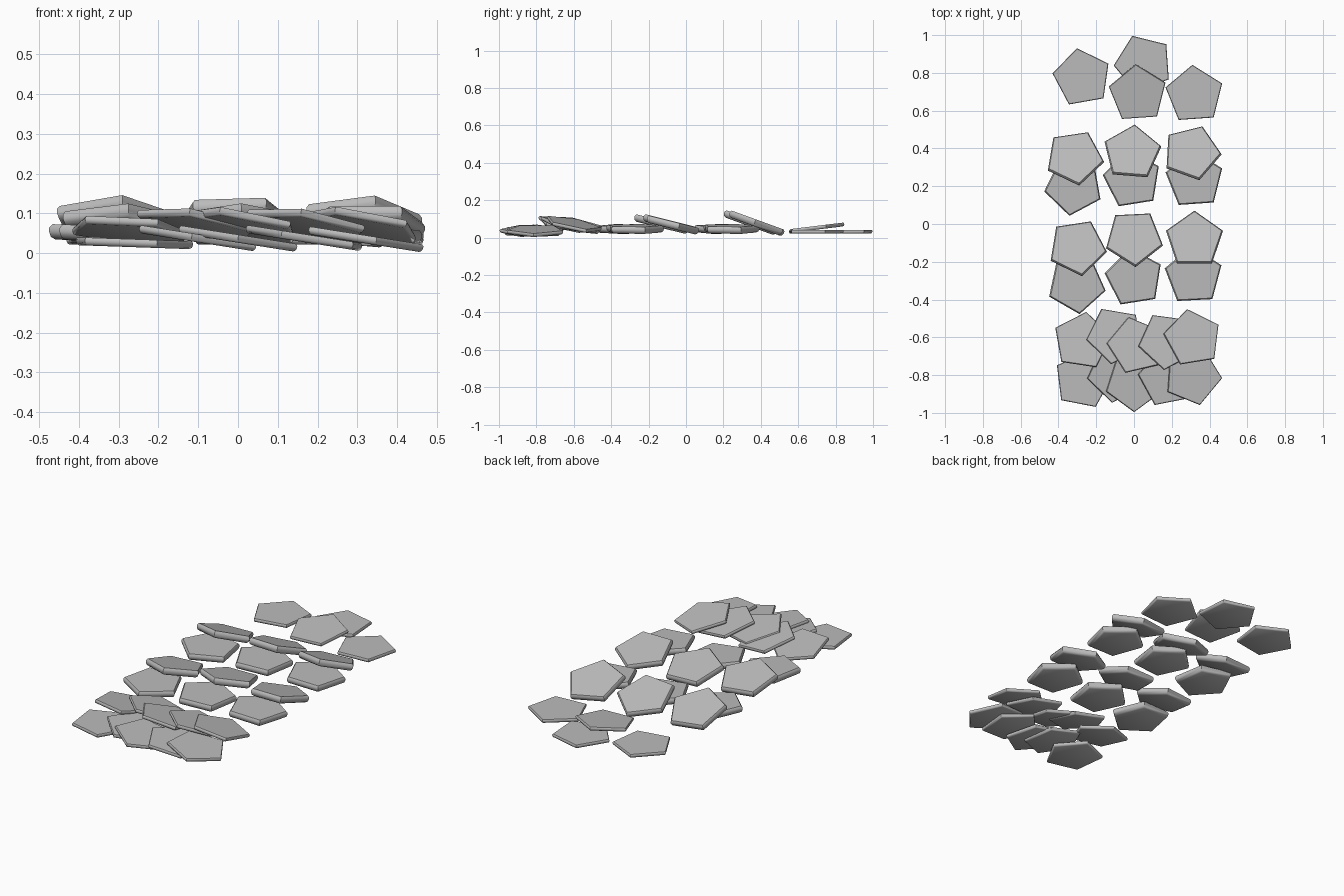
import bpy
import bmesh
from math import cos, sin, radians, tau
from mathutils import Matrix

default_cube = bpy.data.objects.get("Cube")
if default_cube:
    bpy.data.objects.remove(default_cube, do_unlink=True)

# Single stone colour
stone = bpy.data.materials.new("stone_grey")
stone.use_nodes = True
colour = (0.5, 0.5, 0.5, 1)
stone.diffuse_color = colour
stone.node_tree.nodes["Principled BSDF"].inputs["Base Color"].default_value = colour

RADIUS = 0.158
SIDES = 5


def tile_mesh(name, thickness):
    """Five-sided plate with a softly rounded rim, lofted from rings."""
    half = thickness / 2
    inset = min(half, 0.02)
    rings = [
        (RADIUS - inset * 0.9, -half),
        (RADIUS - inset * 0.3, -half * 0.7),
        (RADIUS, 0),
        (RADIUS, half * 0.5),
        (RADIUS - inset * 0.4, half),
    ]
    bm = bmesh.new()
    loops = []
    for radius, z in rings:
        loops.append([
            bm.verts.new((radius * cos(tau * i / SIDES), radius * sin(tau * i / SIDES), z))
            for i in range(SIDES)
        ])
    for lower, upper in zip(loops, loops[1:]):
        for i in range(SIDES):
            j = (i + 1) % SIDES
            bm.faces.new((lower[i], lower[j], upper[j], upper[i]))
    bm.faces.new(loops[-1])
    bm.faces.new(reversed(loops[0]))
    bmesh.ops.recalc_face_normals(bm, faces=bm.faces)
    mesh = bpy.data.meshes.new(name)
    bm.to_mesh(mesh)
    bm.free()
    mesh.materials.append(stone)
    return mesh


thin = tile_mesh("thin_tile", 0.02)
thick = tile_mesh("thick_tile", 0.038)
tiles = []


def tile_row(name, mesh, z, pitch, roll, placements):
    """Lay tiles at (x, y, corner angle), sharing one height and tilt."""
    tilt = Matrix.Rotation(radians(pitch), 4, 'X') @ Matrix.Rotation(radians(roll), 4, 'Y')
    for index, (x, y, turn) in enumerate(placements, start=1):
        tile = bpy.data.objects.new(f"{name}_{index}", mesh)
        bpy.context.collection.objects.link(tile)
        spin = Matrix.Rotation(radians(turn), 4, 'Z')
        tile.matrix_world = Matrix.Translation((x, y, z)) @ tilt @ spin
        tiles.append(tile)


# Back group: flat tiles with one leaning on its neighbour
tile_row("back_flat_tile", thin, 0.031, 0, 0,
         [(-.275, .775, 100), (.05, .85, 112), (.32, .685, 94)])
tile_row("back_leaning_tile", thin, 0.052, 7, 0, [(.02, .69, 94)])

# Rear middle group: supports below, steep tiles on top
tile_row("rear_lower_tile", thick, 0.046, 0, 3,
         [(-.32, .2, -98), (-.01, .235, 27), (.32, .235, 22)])
tile_row("rear_upper_tile", thick, 0.077, -20, 0,
         [(-.315, .35, -81), (-.01, .375, 85), (.305, .375, 69)])

# Front middle group: the same stacking at a gentler angle
tile_row("middle_lower_tile", thick, 0.046, 0, 3,
         [(-.305, -.32, -84), (0, -.285, 27), (.315, -.275, 93)])
tile_row("middle_upper_tile", thick, 0.07, -14, 0,
         [(-.3, -.125, -81), (0, -.075, -87), (.32, -.085, 90)])

# Front group: two shingled rows, each tile overlapping the one to its right
tile_row("front_lower_end_tile", thin, 0.025, 0, 2, [(-.27, -.825, 151)])
tile_row("front_lower_tile", thin, 0.036, 0, 9,
         [(-.095, -.79, 190), (0, -.838, -90), (.175, -.815, -115), (.31, -.805, -76)])
tile_row("front_upper_end_tile", thin, 0.057, -10, 4, [(-.275, -.62, 82)])
tile_row("front_upper_tile", thin, 0.07, -11, 9,
         [(-.1, -.59, 118), (.01, -.645, 105), (.175, -.62, 120), (.31, -.605, 101)])

# Soft rims with crisp corners
bpy.ops.object.select_all(action='DESELECT')
for part in (next(t for t in tiles if t.data == mesh) for mesh in (thin, thick)):
    for polygon in part.data.polygons:
        polygon.use_smooth = True
    part.data.set_sharp_from_angle(angle=radians(40))
